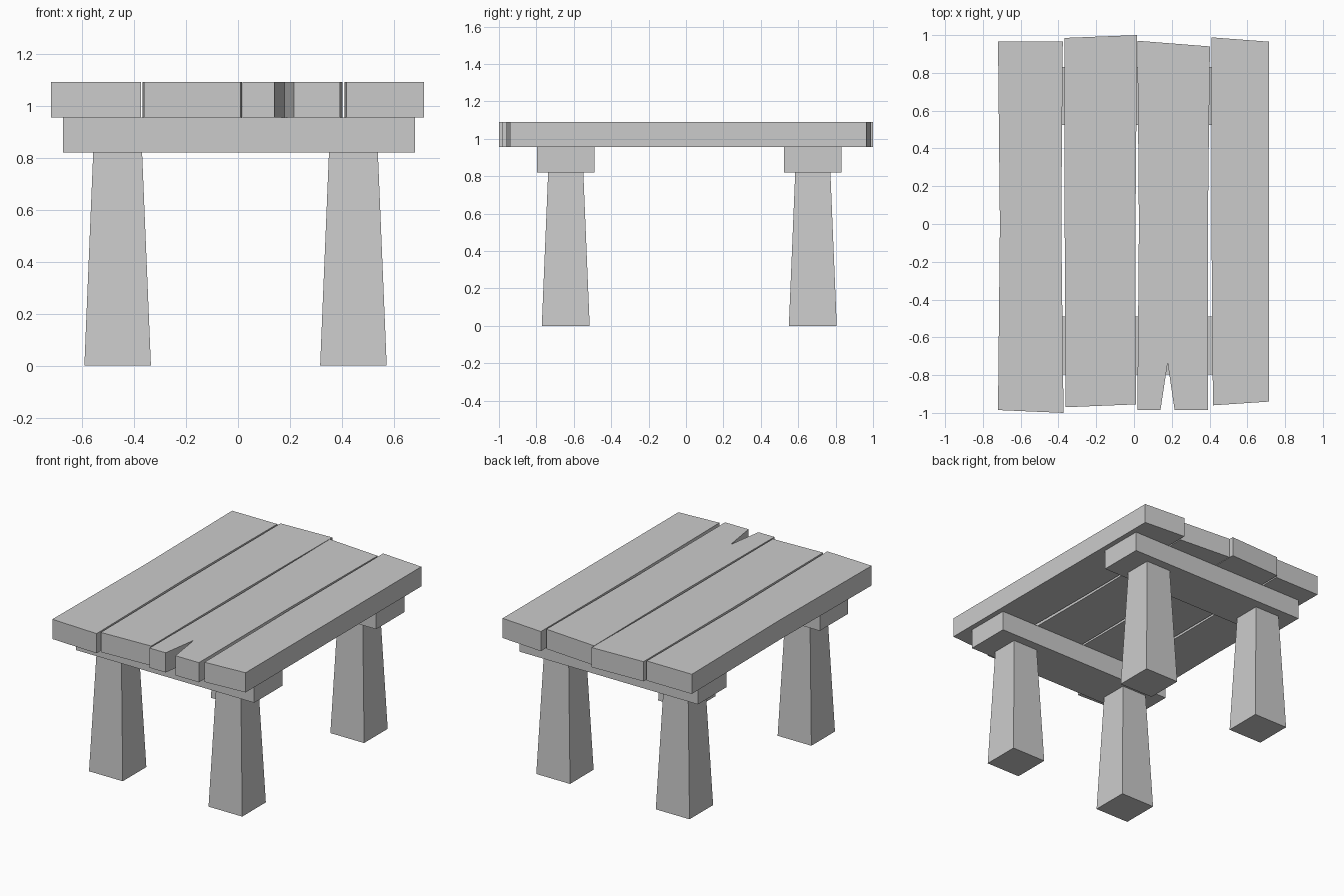
import bpy, bmesh

if "Cube" in bpy.data.objects:
    bpy.data.objects.remove(bpy.data.objects["Cube"])

LEG_TOP, BEAM_TOP, TABLE_TOP = 0.82, 0.955, 1.09


def loft(name, lower, upper, z0, z1):
    """Closed solid between two matching counter-clockwise outlines."""
    bm = bmesh.new()
    a = [bm.verts.new((x, y, z0)) for x, y in lower]
    b = [bm.verts.new((x, y, z1)) for x, y in upper]
    n = len(a)
    bm.faces.new(a[::-1])
    bm.faces.new(b)
    for i in range(n):
        j = (i + 1) % n
        bm.faces.new((a[i], a[j], b[j], b[i]))
    bmesh.ops.recalc_face_normals(bm, faces=bm.faces)
    mesh = bpy.data.meshes.new(name)
    bm.to_mesh(mesh)
    bm.free()
    obj = bpy.data.objects.new(name, mesh)
    bpy.context.collection.objects.link(obj)
    return obj


def rect(cx, cy, hx, hy):
    return [(cx - hx, cy - hy), (cx + hx, cy - hy), (cx + hx, cy + hy), (cx - hx, cy + hy)]


# Uneven top planks; the third has a split in its front end
planks = {
    "left_plank": [(-0.72, -0.985), (-0.373, -1.0), (-0.385, 0.0), (-0.377, 0.965),
                   (-0.72, 0.965), (-0.71, 0.0)],
    "centre_left_plank": [(-0.362, -0.97), (0.01, -0.955), (0.008, 0.0), (0.016, 1.0),
                          (-0.367, 0.985), (-0.367, 0.0)],
    "split_plank": [(0.018, -0.985), (0.14, -0.985), (0.178, -0.735), (0.215, -0.985),
                    (0.393, -0.985), (0.391, 0.0), (0.402, 0.94), (0.018, 0.97), (0.026, 0.0)],
    "right_plank": [(0.418, -0.96), (0.716, -0.94), (0.716, 0.965), (0.41, 0.988),
                    (0.41, 0.0)],
}
for name, outline in planks.items():
    loft(name, outline, outline, BEAM_TOP, TABLE_TOP)

# Cross beams, each on a pair of tapered legs
for end, y in (("front", -0.643), ("back", 0.678)):
    beam = rect(0.004, y, 0.677, 0.154)
    loft(end + "_beam", beam, beam, LEG_TOP, BEAM_TOP)
    for side, x in (("left", -0.463), ("right", 0.444)):
        loft(f"{end}_{side}_leg", rect(x, y, 0.128, 0.128), rect(x, y, 0.094, 0.094), 0, LEG_TOP)
